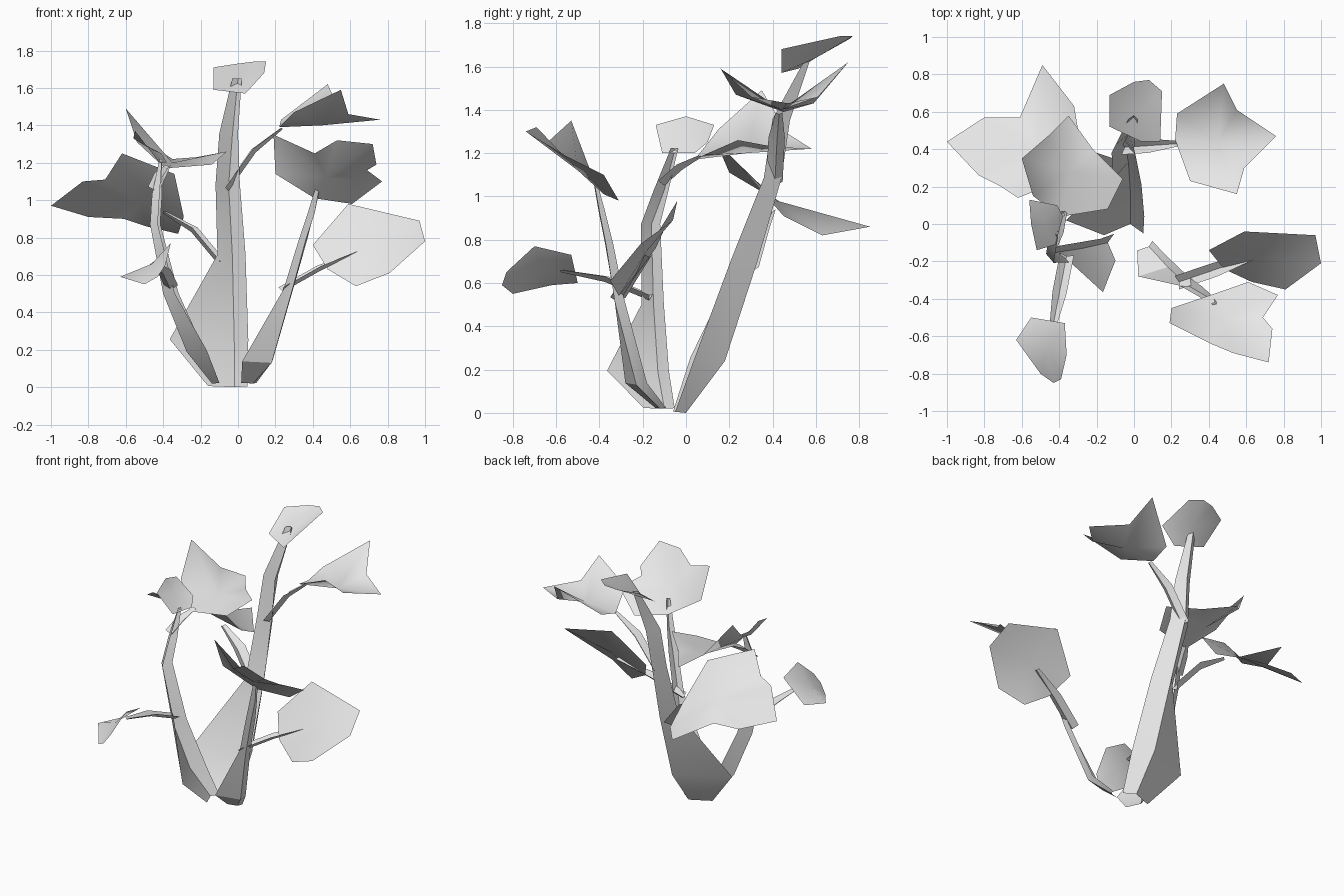
import bpy
import bmesh
from mathutils import Vector

default_cube = bpy.data.objects.get("Cube")
if default_cube:
    bpy.data.objects.remove(default_cube, do_unlink=True)

# Single pale grey material
plant_grey = bpy.data.materials.new("pale_grey")
plant_grey.use_nodes = True
plant_grey.diffuse_color = (0.8, 0.8, 0.8, 1)
shader = next(n for n in plant_grey.node_tree.nodes if n.type == 'BSDF_PRINCIPLED')
shader.inputs["Base Color"].default_value = plant_grey.diffuse_color


def finish(name, bm, sharp_angle):
    """Turn a bmesh into a shaded, coloured object."""
    mesh = bpy.data.meshes.new(name)
    bm.to_mesh(mesh)
    bm.free()
    mesh.materials.append(plant_grey)
    part = bpy.data.objects.new(name, mesh)
    bpy.context.collection.objects.link(part)
    bpy.ops.object.select_all(action='DESELECT')
    part.select_set(True)
    bpy.context.view_layer.objects.active = part
    bpy.ops.object.shade_smooth_by_angle(angle=sharp_angle)
    return part


def folded_strip(name, crease, side, inward, wide, narrow):
    """Two strips joined along a crease; each profile lists (spread, depth)."""
    side, inward = Vector(side), Vector(inward)
    bm = bmesh.new()
    rows = []
    for point, (w_spread, w_depth), (n_spread, n_depth) in zip(crease, wide, narrow):
        centre = Vector(point)
        rows.append([bm.verts.new(p) for p in (
            centre + side * w_spread + inward * w_depth,
            centre,
            centre - side * n_spread + inward * n_depth)])
    for lower, upper in zip(rows, rows[1:]):
        for i in range(len(lower) - 1):
            bm.faces.new((lower[i], lower[i + 1], upper[i + 1], upper[i]))
    return finish(name, bm, 0.5)


# Shared stem cross-section profile, from the flared base to the thin tip
STEM_WIDE = [(.14, .06), (.345, .16), (.08, .09), (.07, .06), (.07, .06), (.03, .02)]
STEM_NARROW = [(.07, .05), (.075, .14), (.07, .12), (.06, .08), (.03, .08), (.02, .02)]


def stem(name, crease, side, inward, scale):
    wide = [(spread * scale, depth * scale) for spread, depth in STEM_WIDE]
    narrow = [(spread * scale, depth * scale) for spread, depth in STEM_NARROW]
    return folded_strip(name, crease, side, inward, wide, narrow)


def branch(name, start, end, sag=0.02, width=0.038):
    """A thin folded twig between a stem and a leaf."""
    start, end = Vector(start), Vector(end)
    middle = start.lerp(end, 0.5) + Vector((0, 0, sag))
    side = (end - start).cross(Vector((0, 0, 1))).normalized()
    inward = side.cross(end - start).normalized()
    taper = [(width, width * 0.7), (width, width * 0.7), (width * 0.4, width * 0.3)]
    return folded_strip(name, (start, middle, end), side, inward, taper, taper)


def leaf(name, hub, outline):
    """A bent leaf: a fan of triangles from the hub to the rim points."""
    bm = bmesh.new()
    centre = bm.verts.new(hub)
    rim = [bm.verts.new(point) for point in outline]
    for i, vert in enumerate(rim):
        bm.faces.new((centre, vert, rim[(i + 1) % len(rim)]))
    bmesh.ops.recalc_face_normals(bm, faces=bm.faces)
    if sum(face.normal.z for face in bm.faces) < 0:
        bmesh.ops.reverse_faces(bm, faces=bm.faces)
    return finish(name, bm, 1.0)


# Stems, each leaning outward from the shared base
stem("tall_back_stem",
     [(-.02, 0, 0), (-.02, .18, .24), (-.03, .33, .7), (-.05, .44, 1.08),
      (-.03, .48, 1.35), (0, .58, 1.65)],
     side=(-1, 0, 0), inward=(0, -1, .1), scale=1.0)
stem("right_stem",
     [(-.14, -.1, .02), (-.275, -.13, .19), (-.4, -.15, .5), (-.47, -.16, .87),
      (-.46, -.1, 1.03), (-.42, -.05, 1.22)],
     side=(0, -1, 0), inward=(1, 0, .05), scale=.68)
stem("left_stem",
     [(.08, -.12, .02), (.18, -.23, .13), (.29, -.33, .52), (.36, -.37, .78),
      (.41, -.4, .93), (.44, -.43, 1.1)],
     side=(-.75, -.5, 0), inward=(-.35, .45, .1), scale=.5)

# Twigs carrying the side leaves
branch("back_left_branch", (-.05, .41, 1.05), (.24, .43, 1.38), sag=.04)
branch("back_right_branch", (-.1, .3, .65), (-.4, .4, .93), sag=.04, width=.045)
branch("right_upper_branch", (-.44, -.1, 1.05), (-.37, .07, 1.18), sag=.01)
branch("right_front_branch", (-.36, -.17, .52), (-.44, -.58, .65))
branch("left_branch", (.24, -.31, .51), (.65, -.17, .72), sag=.01)

# Leaves of the tall back stem
leaf("tall_stem_top_leaf", (.02, .6, 1.64),
     [(-.13, .69, 1.71), (0, .76, 1.73), (.08, .77, 1.74), (.15, .71, 1.74),
      (.14, .44, 1.68), (.04, .44, 1.57), (-.13, .52, 1.59)])
leaf("back_left_leaf", (.45, .44, 1.4),
     [(.22, .45, 1.39), (.23, .59, 1.43), (.48, .75, 1.62), (.55, .61, 1.46),
      (.76, .47, 1.43), (.59, .3, 1.46), (.55, .16, 1.59), (.3, .23, 1.47)])
leaf("back_right_leaf", (-.52, .42, .98),
     [(-1, .44, .97), (-.8, .57, .91), (-.61, .57, .9), (-.49, .85, .86),
      (-.32, .63, .82), (-.29, .45, .91), (-.34, .25, 1.14), (-.62, .14, 1.25),
      (-.71, .2, 1.11), (-.83, .26, 1.1)])

# Leaves of the right stem
leaf("right_upper_leaf", (-.35, .28, 1.2),
     [(-.6, .35, 1.49), (-.46, .47, 1.29), (-.35, .58, 1.22), (-.22, .4, 1.23),
      (-.06, .24, 1.26), (-.14, .08, 1.19), (-.39, .04, 1.17), (-.54, .15, 1.31)])
leaf("right_stem_top_leaf", (-.48, 0, 1.28),
     [(-.55, 0, 1.37), (-.56, .13, 1.33), (-.41, .1, 1.25), (-.38, .04, 1.2),
      (-.42, -.11, 1.2), (-.52, -.14, 1.33)])
leaf("right_front_leaf", (-.46, -.67, .66),
     [(-.55, -.5, .6), (-.37, -.53, .73), (-.36, -.7, .77), (-.39, -.83, .65),
      (-.43, -.85, .59), (-.5, -.8, .55), (-.63, -.62, .59)])

# Leaves of the left stem
leaf("left_side_leaf", (.68, -.18, .75),
     [(.4, -.14, .76), (.59, -.04, .98), (.97, -.06, .89), (1, -.21, .78),
      (.81, -.35, .61), (.63, -.31, .54), (.48, -.24, .63)])
leaf("left_stem_top_leaf", (.47, -.5, 1.12),
     [(.19, -.53, 1.35), (.2, -.45, 1.14), (.41, -.38, 1.01), (.61, -.31, .98),
      (.77, -.38, 1.1), (.69, -.5, 1.16), (.74, -.56, 1.19), (.72, -.74, 1.3),
      (.53, -.69, 1.32), (.41, -.64, 1.25)])
